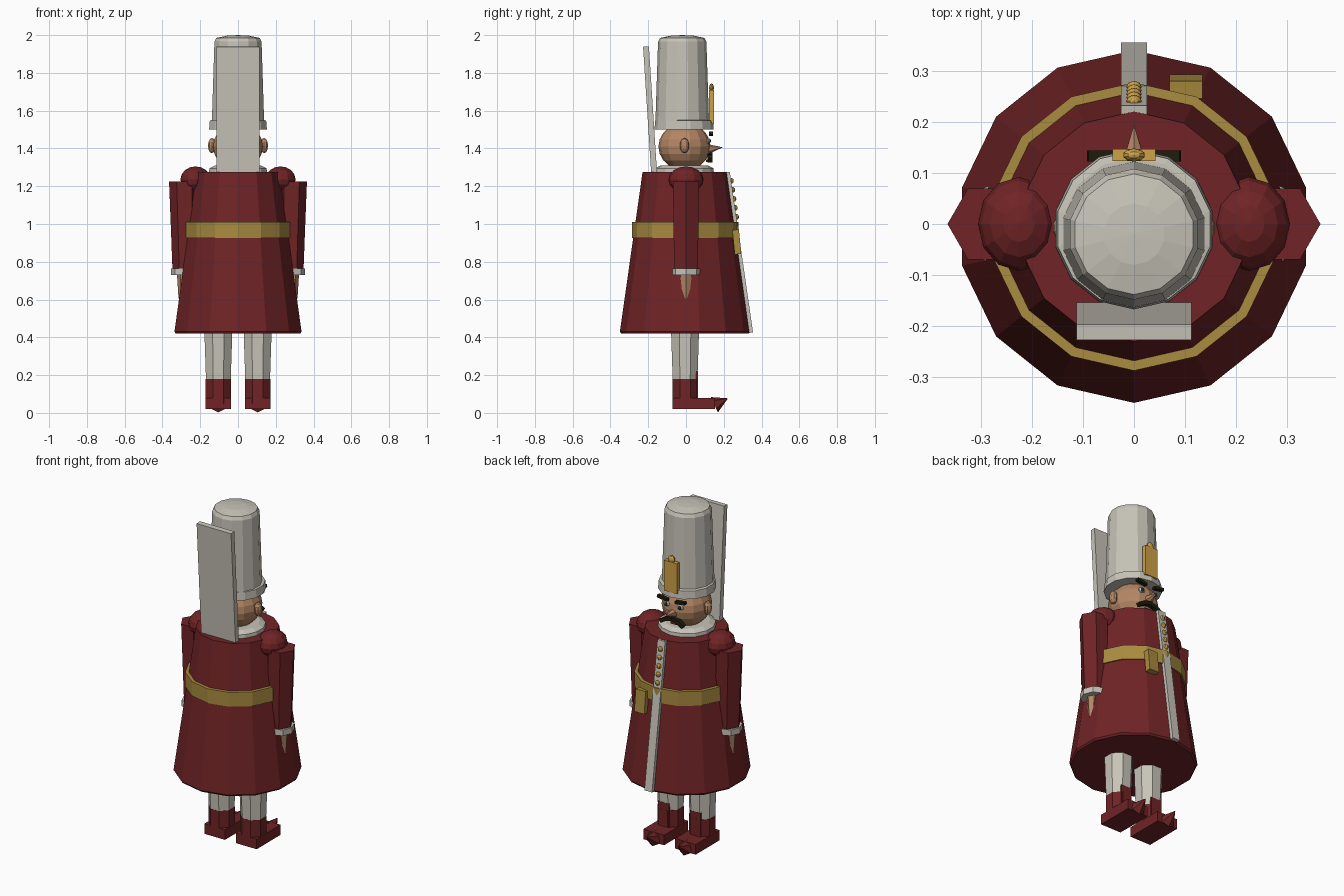
import bpy, bmesh, math
from mathutils import Vector, Matrix

if "Cube" in bpy.data.objects:
    bpy.data.objects.remove(bpy.data.objects["Cube"], do_unlink=True)


def material(name, rgb):
    m = bpy.data.materials.new(name)
    m.use_nodes = True
    m.diffuse_color = (*rgb, 1)
    m.node_tree.nodes["Principled BSDF"].inputs["Base Color"].default_value = (*rgb, 1)
    return m


RED = material("coat red", (0.16, 0.017, 0.019))
WHITE = material("warm white", (0.57, 0.55, 0.48))
BRASS = material("belt brass", (0.40, 0.26, 0.05))
GOLD = material("bright gold", (0.62, 0.36, 0.065))
SKIN = material("skin", (0.46, 0.24, 0.13))
DARK = material("dark hair", (0.012, 0.012, 0.004))
TEAL = material("eye teal", (0.01, 0.06, 0.07))


def finish(name, bm, mat, loc=(0, 0, 0), rot=(0, 0, 0)):
    bmesh.ops.recalc_face_normals(bm, faces=bm.faces)
    me = bpy.data.meshes.new(name)
    bm.to_mesh(me)
    bm.free()
    me.materials.append(mat)
    ob = bpy.data.objects.new(name, me)
    ob.location, ob.rotation_euler = loc, rot
    bpy.context.collection.objects.link(ob)
    return ob


def lathe(name, profile, mat, sides=14, loc=(0, 0, 0), rot=(0, 0, 0), turn=math.pi / 2):
    """Closed solid of revolution from (radius, z) points."""
    bm = bmesh.new()
    rings = []
    for r, z in profile:
        angles = [turn + math.tau * i / sides for i in range(sides)]
        rings.append([bm.verts.new((r * math.cos(a), r * math.sin(a), z)) for a in angles])
    for low, high in zip(rings, rings[1:]):
        for i in range(sides):
            j = (i + 1) % sides
            bm.faces.new((low[i], low[j], high[j], high[i]))
    bm.faces.new(rings[0])
    bm.faces.new(rings[-1])
    bmesh.ops.remove_doubles(bm, verts=bm.verts, dist=1e-5)
    return finish(name, bm, mat, loc, rot)


def box(name, size, loc, mat, rot=(0, 0, 0)):
    bm = bmesh.new()
    bmesh.ops.create_cube(bm, size=1)
    bmesh.ops.scale(bm, vec=size, verts=bm.verts)
    return finish(name, bm, mat, loc, rot)


def ball(name, radii, loc, mat, segs=12, rings=8):
    bm = bmesh.new()
    bmesh.ops.create_uvsphere(bm, u_segments=segs, v_segments=rings, radius=1)
    bmesh.ops.scale(bm, vec=radii, verts=bm.verts)
    return finish(name, bm, mat, loc)


def limb(name, start, end, r1, r2, mat, sides, turn=0):
    """Tapered prism between two points, ends kept level."""
    ob = lathe(name, [(r1, 0), (r2, end[2] - start[2])], mat, sides, start, turn=turn)
    shift = Vector(end) - Vector(start)
    for v in ob.data.vertices:
        if v.co.z > 1e-4:
            v.co.x += shift.x
            v.co.y += shift.y
    return ob


# Coat, belt and collar
Y = -0.005
lathe("coat", [(0.338, 0.42), (0.345, 0.43), (0.225, 1.275)], RED, loc=(0, Y, 0))
lathe("belt", [(0.282, 0.925), (0.282, 1.01)], BRASS, loc=(0, Y, 0))
lathe("collar", [(0.158, 1.27), (0.155, 1.295), (0.125, 1.31)], WHITE, loc=(0, -0.01, 0))
box("pouch", (0.065, 0.035, 0.13), (0.102, 0.269, 0.905), BRASS, (0.1, 0, 0))

# Front trim with its buttons
top, low = Vector((0, 0.222, 1.275)), Vector((0, 0.345, 0.425))
slope = math.atan2(low.y - top.y, top.z - low.z)
box("front_trim", (0.05, 0.02, (top - low).length), (top + low) / 2, WHITE, (slope, 0, 0))
for i in range(5):
    p = top.lerp(low, 0.055 + i * 0.056)
    ball("button", (0.015, 0.012, 0.015), p + Vector((0, 0.012, 0)), GOLD, 8, 6)

# Board on the back
box("back_board", (0.226, 0.031, 0.68), (0, -0.19, 1.6), WHITE, (0.064, 0, 0))

for s in (-1, 1):
    # Arms
    ball("shoulder", (0.08, 0.092, 0.07), (s * 0.225, 0, 1.235), RED)
    limb("upper_arm", (s * 0.279, 0, 0.97), (s * 0.285, 0, 1.225), 0.076, 0.08, RED, 6)
    limb("forearm", (s * 0.275, 0, 0.76), (s * 0.279, 0, 0.97), 0.072, 0.076, RED, 6)
    limb("cuff", (s * 0.278, 0, 0.73), (s * 0.278, 0, 0.765), 0.077, 0.077, WHITE, 8)
    limb("hand", (s * 0.295, 0, 0.605), (s * 0.287, 0, 0.735), 0.02, 0.036, SKIN, 6)
    # Legs and boots
    x = s * 0.104
    limb("leg", (x, -0.005, 0.15), (x, -0.005, 0.43), 0.07, 0.08, WHITE, 8, math.pi / 8)
    limb("boot_shaft", (x, -0.004, 0.05), (x, -0.004, 0.18), 0.073, 0.073, RED, 8, math.pi / 8)
    box("boot_flap", (0.07, 0.06, 0.15), (x, 0.033, 0.147), RED)
    box("boot_foot", (0.136, 0.225, 0.06), (x, 0.042, 0.05), RED)
    lathe("boot_toe", [(0.045, 0), (0, 0.08)], RED, 6, (x, 0.15, 0.043), (-1.13, 0, 0))
    # Ears, eyes and brows
    ball("ear", (0.022, 0.025, 0.04), (s * 0.138, -0.008, 1.415), SKIN, 10, 6)
    ball("eye_white", (0.021, 0.01, 0.015), (s * 0.045, 0.117, 1.44), WHITE, 10, 6)
    ball("eye_iris", (0.011, 0.008, 0.012), (s * 0.045, 0.124, 1.44), TEAL, 8, 6)
    box("eyebrow", (0.066, 0.022, 0.016), (s * 0.058, 0.133, 1.478), DARK, (0, s * -0.15, 0))
    # Moustache half, drooping outward
    bars = ((0.022, 0.362, 0.25), (0.055, 0.348, 0.55))
    for bx, bz, tilt in bars:
        box("moustache", (0.045, 0.025, 0.022), (s * bx, 0.127, 1 + bz), DARK, (0, s * tilt, 0))

# Head
ball("head", (0.135, 0.138, 0.125), (0, -0.008, 1.41), SKIN, 14, 10)
lathe("nose", [(0.026, 0), (0, 0.075)], SKIN, 6, (0, 0.12, 1.397), (-1.45, 0, 0))
box("mouth", (0.04, 0.012, 0.014), (0, 0.111, 1.335), RED)

# Tall hat with band and badge
lathe("hat_band", [(0.157, 1.5), (0.153, 1.547), (0.14, 1.55)], WHITE, loc=(0, -0.01, 0))
crown = [(0.143, 1.51), (0.128, 1.965), (0.118, 1.985), (0.06, 1.997), (0, 2.0)]
lathe("hat", crown, WHITE, loc=(0, -0.02, 0))
box("badge", (0.085, 0.024, 0.18), (0, 0.135, 1.62), GOLD)
ball("badge_knob", (0.022, 0.013, 0.022), (0, 0.135, 1.722), GOLD, 10, 6)
